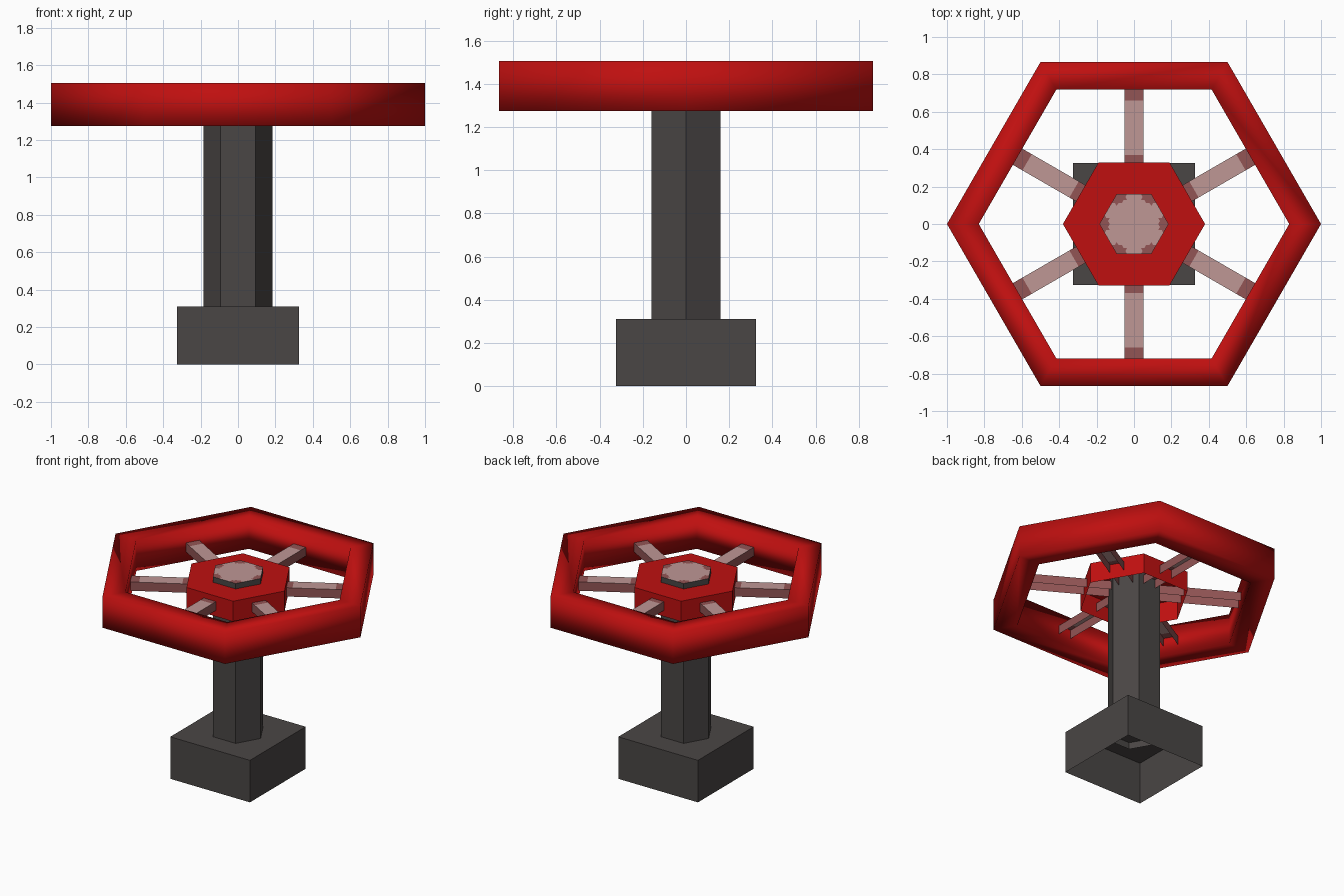
import bpy, bmesh, math
from mathutils import Vector, Matrix

if "Cube" in bpy.data.objects:
    bpy.data.objects.remove(bpy.data.objects["Cube"])


def material(name, rgb):
    m = bpy.data.materials.new(name)
    m.diffuse_color = (*rgb, 1)
    m.use_nodes = True
    m.node_tree.nodes["Principled BSDF"].inputs["Base Color"].default_value = m.diffuse_color
    return m


RED = material("valve red", (0.52, 0.005, 0.005))
GREY = material("dark grey", (0.068, 0.061, 0.059))
PINK = material("pale worn metal", (0.52, 0.31, 0.30))
ROSE = material("dark worn metal", (0.29, 0.09, 0.09))


def finish(bm, name, mats, smooth=False):
    me = bpy.data.meshes.new(name)
    bm.to_mesh(me)
    bm.free()
    for m in mats:
        me.materials.append(m)
    for p in me.polygons:
        p.use_smooth = smooth
    ob = bpy.data.objects.new(name, me)
    bpy.context.collection.objects.link(ob)
    return ob


def hex_loop(bm, r, z):
    return [bm.verts.new((r * math.cos(k * math.pi / 3), r * math.sin(k * math.pi / 3), z))
            for k in range(6)]


def hex_lathe(profile, closed=False):
    """Sweep an (r, z) profile around six corners."""
    bm = bmesh.new()
    loops = [hex_loop(bm, r, z) for r, z in profile]
    pairs = list(zip(loops, loops[1:]))
    if closed:
        pairs.append((loops[-1], loops[0]))
    for a, b in pairs:
        for k in range(6):
            n = (k + 1) % 6
            bm.faces.new((a[k], a[n], b[n], b[k]))
    return bm


# Base: box open underneath
bm = bmesh.new()
bmesh.ops.create_cube(bm, size=1, matrix=Matrix.Translation((0, 0, 0.155)) @
                      Matrix.Diagonal((0.65, 0.65, 0.31, 1)))
bm.normal_update()
bmesh.ops.delete(bm, geom=[f for f in bm.faces if f.normal.z < -0.5], context='FACES')
finish(bm, "base", [GREY])

# Column: six-sided post, running through the hub
bm = hex_lathe([(0.185, 0.26), (0.185, 1.49)])
finish(bm, "column", [GREY])

# Column cap: pale top with dark worn patches at the corners
bm = bmesh.new()
ring = hex_loop(bm, 0.185, 1.49)
corners = [v.co.copy() for v in ring]
mid = bm.verts.new((0, 0, 1.49))
for k in range(6):
    bm.faces.new((mid, ring[k], ring[(k + 1) % 6]))
bmesh.ops.subdivide_edges(bm, edges=bm.edges[:], cuts=9, use_grid_fill=True)
for f in bm.faces:
    c = f.calc_center_median()
    f.material_index = int(min((c - p).length for p in corners) < 0.055)
finish(bm, "column_cap", [PINK, ROSE])

# Hub: six-sided collar, open underneath
bm = hex_lathe([(0.38, 1.30), (0.38, 1.45), (0.185, 1.45)])
finish(bm, "hub", [RED])

# Rim: square-section hexagonal ring, smooth shaded
bm = hex_lathe([(1.0, 1.275), (1.0, 1.505), (0.83, 1.505), (0.83, 1.275)], closed=True)
bmesh.ops.recalc_face_normals(bm, faces=bm.faces[:])
finish(bm, "rim", [RED], smooth=True)

# Spokes: open channels with dark worn ends
W, Z0, Z1 = 0.05, 1.345, 1.41
STATIONS = [0.155, 0.37, 0.66, 0.725]
for i in range(6):
    bm = bmesh.new()
    section = [(-W, Z0), (-W, Z1), (W, Z1), (W, Z0)]
    rows = [[bm.verts.new((x, y, z)) for y, z in section] for x in STATIONS]
    for s, (a, b) in enumerate(zip(rows, rows[1:])):
        for j in range(3):
            f = bm.faces.new((a[j], b[j], b[j + 1], a[j + 1]))
            f.material_index = 0 if (j == 1 and s == 1) else 1
    bmesh.ops.recalc_face_normals(bm, faces=bm.faces[:])
    bm.normal_update()
    top = [f for f in bm.faces if abs(f.normal.z) > 0.5]
    if top[0].normal.z < 0:
        bmesh.ops.reverse_faces(bm, faces=bm.faces[:])
    bmesh.ops.rotate(bm, verts=bm.verts[:], cent=(0, 0, 0),
                     matrix=Matrix.Rotation(math.radians(30 + 60 * i), 3, 'Z'))
    finish(bm, f"spoke_{i + 1}", [PINK, ROSE])
